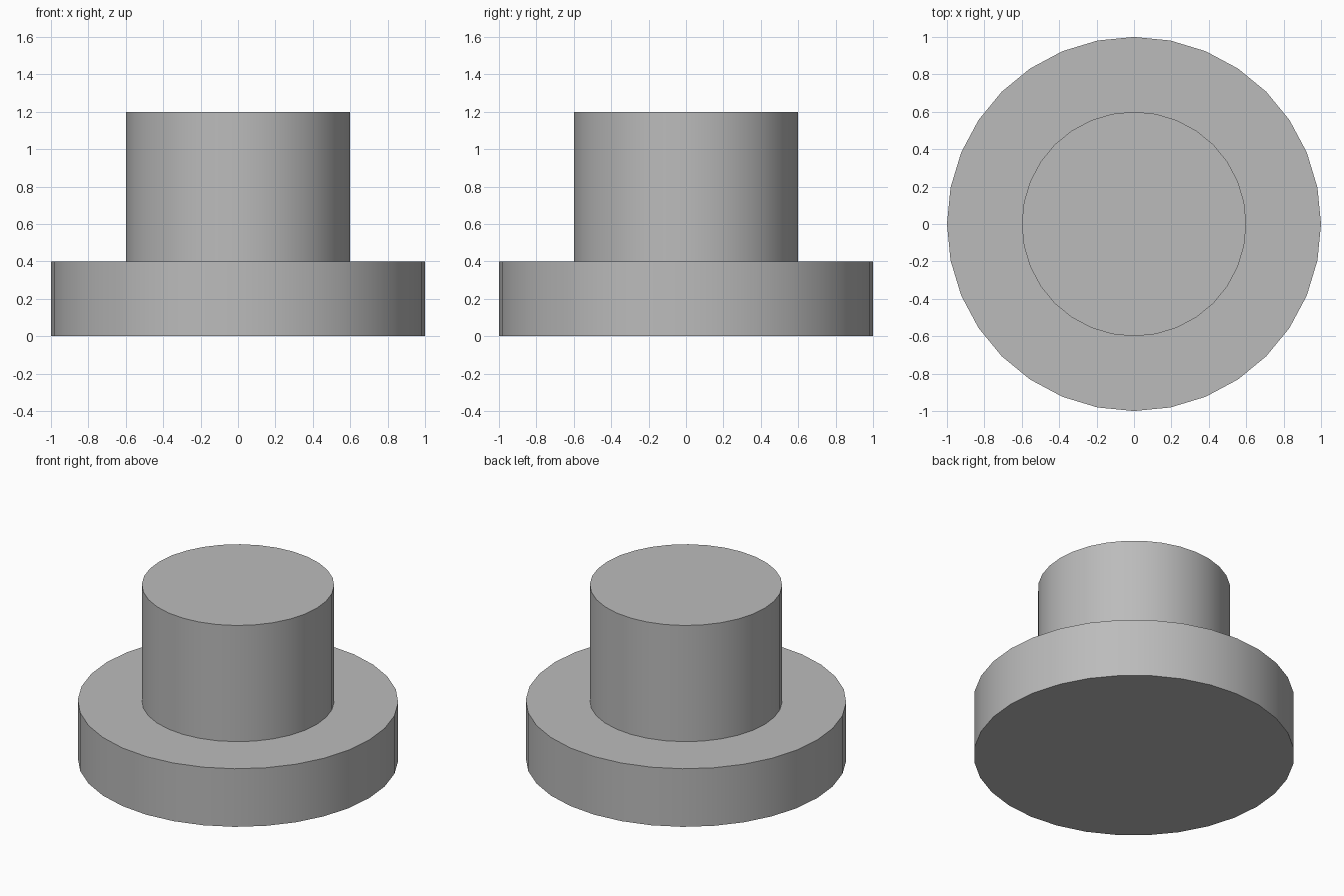
import bpy, bmesh, math

if "Cube" in bpy.data.objects:
    bpy.data.objects.remove(bpy.data.objects["Cube"])

SIDES = 32
# Stepped profile: (radius, height) from the bottom rim to the top rim
PROFILE = [(1.0, 0.0), (1.0, 0.4), (0.6, 0.4), (0.6, 1.2)]

grey = bpy.data.materials.new("plain_grey")
grey.diffuse_color = (0.5, 0.5, 0.5, 1)
grey.use_nodes = True
grey.node_tree.nodes["Principled BSDF"].inputs["Base Color"].default_value = grey.diffuse_color

# One ring of vertices per profile point
bm = bmesh.new()
rings = []
for r, z in PROFILE:
    angles = [2 * math.pi * i / SIDES for i in range(SIDES)]
    rings.append([bm.verts.new((r * math.cos(a), r * math.sin(a), z)) for a in angles])

# Walls and ledge between rings
for lower, upper in zip(rings, rings[1:]):
    for i in range(SIDES):
        j = (i + 1) % SIDES
        bm.faces.new((lower[i], lower[j], upper[j], upper[i]))

# Bottom and top caps
bm.faces.new(rings[0][::-1])
bm.faces.new(rings[-1])
bmesh.ops.recalc_face_normals(bm, faces=bm.faces[:])

mesh = bpy.data.meshes.new("flanged_post")
bm.to_mesh(mesh)
bm.free()
mesh.materials.append(grey)
post = bpy.data.objects.new("flanged_post", mesh)
bpy.context.collection.objects.link(post)

# Smooth round walls, sharp rims
bpy.context.view_layer.objects.active = post
post.select_set(True)
bpy.ops.object.shade_smooth_by_angle(angle=math.radians(30))
